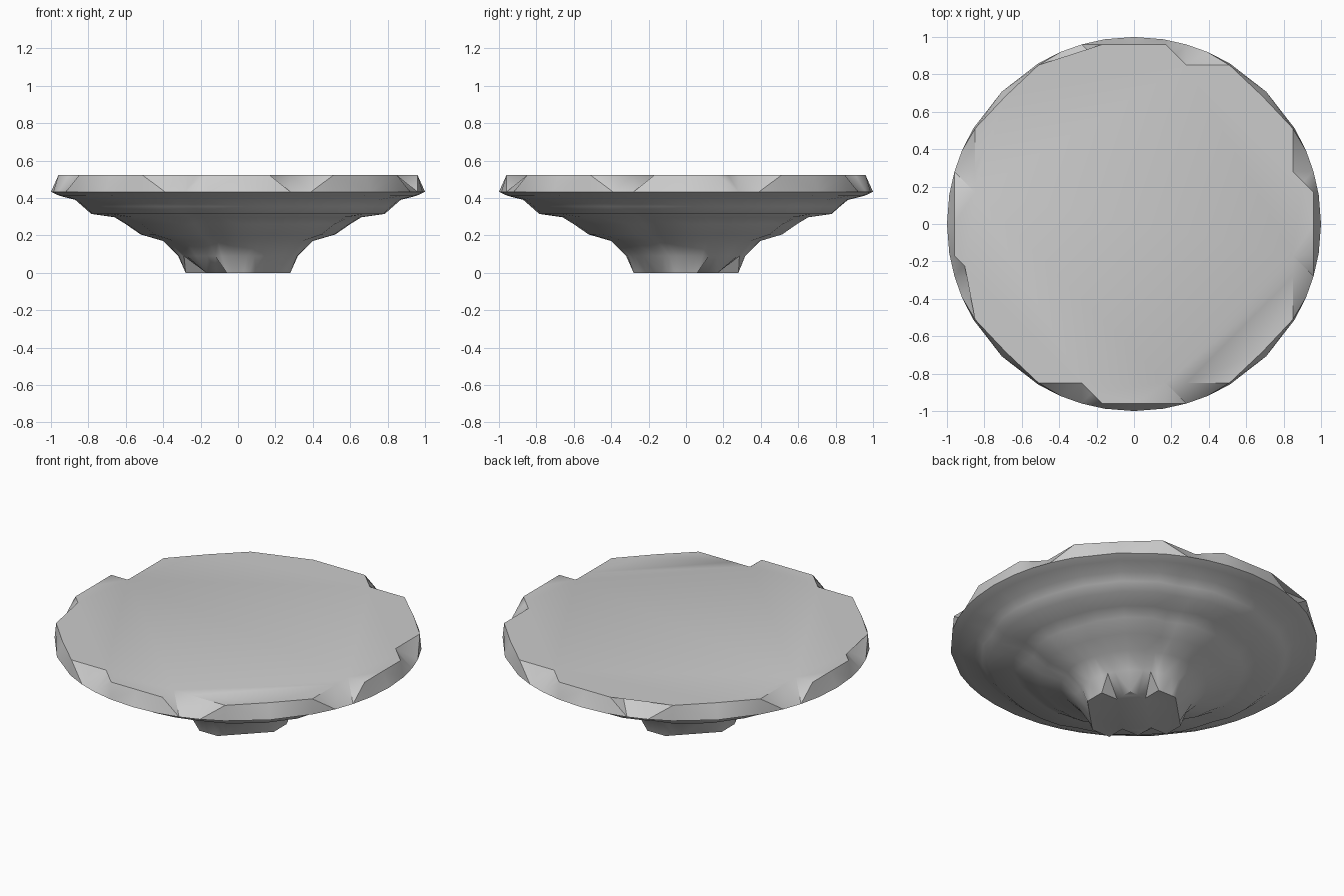
import bpy, bmesh
from math import radians, cos, sin

cube = bpy.data.objects.get("Cube")
if cube:
    bpy.data.objects.remove(cube)

stone = bpy.data.materials.new("pale_grey_stone")
stone.use_nodes = True
GREY = (0.6, 0.6, 0.6, 1)
stone.diffuse_color = GREY
stone.node_tree.nodes["Principled BSDF"].inputs["Base Color"].default_value = GREY

# Half-quadrant outlines (mirrored over each diagonal), with cut or plain corners
ANGLES = [0, 9, 16.3, 23, 30.7, 45]
TOP = [(.96, 0), (.96, .17), (.905, .225), (.85, .28), (.85, .51), (.685, .685)]
TOP_CUT = TOP[:2] + [(.85, .17)] + TOP[3:]
BASE = [(.28, 0), (.28, .03), (.28, .06), (.245, .095), (.21, .13), (.17, .17)]
BASE_CUT = BASE[:3] + [(.17, .06), (.17, .115), (.17, .17)]


def outline(plain, cut, cut_parity):
    """Closed outline of four quadrants; every second one has cut corners."""
    points = []
    for quadrant in range(4):
        half = cut if quadrant % 2 == cut_parity else plain
        full = half + [(y, x) for x, y in half[4:0:-1]]
        for x, y in full:
            for _ in range(quadrant):
                x, y = -y, x
            points.append((x, y))
    return points


def circle(radius, ripple):
    half = [(cos(radians(a)), sin(radians(a))) for a in ANGLES]
    points = outline(half, half, 0)
    result = []
    for i, (x, y) in enumerate(points):
        # gentle lumps, strongest between the main axes
        r = radius * (1 - ripple * (i % 5 in (2, 3)) - ripple * 0.5 * (i % 3 == 1))
        result.append((x * r, y * r))
    return result


# Stepped underside: radius, height, ripple
STEPS = [(.32, .09, .02), (.40, .17, .02), (.52, .205, .03), (.60, .26, .03),
         (.66, .297, .02), (.785, .315, .015), (.83, .355, .015),
         (.87, .39, .01), (.955, .412, 0), (1, .433, 0)]

bm = bmesh.new()
rings = [(outline(BASE, BASE_CUT, 0), 0)]
rings += [(circle(r, ripple), z) for r, z, ripple in STEPS]
rings += [(outline(TOP, TOP_CUT, 1), .522)]
rows = [[bm.verts.new((x, y, z)) for x, y in pts] for pts, z in rings]

for low, high in zip(rows, rows[1:]):
    count = len(low)
    for i in range(count):
        j = (i + 1) % count
        bm.faces.new((low[i], low[j], high[j], high[i]))
bm.faces.new(rows[-1])
bm.faces.new(rows[0][::-1])
bmesh.ops.triangulate(bm, faces=bm.faces[:])
bmesh.ops.recalc_face_normals(bm, faces=bm.faces[:])

mesh = bpy.data.meshes.new("stepped_disc")
bm.to_mesh(mesh)
bm.free()
mesh.materials.append(stone)
disc = bpy.data.objects.new("stepped_disc", mesh)
bpy.context.collection.objects.link(disc)
bpy.ops.object.select_all(action='DESELECT')
disc.select_set(True)
bpy.context.view_layer.objects.active = disc
bpy.ops.object.shade_smooth_by_angle(angle=radians(40))
